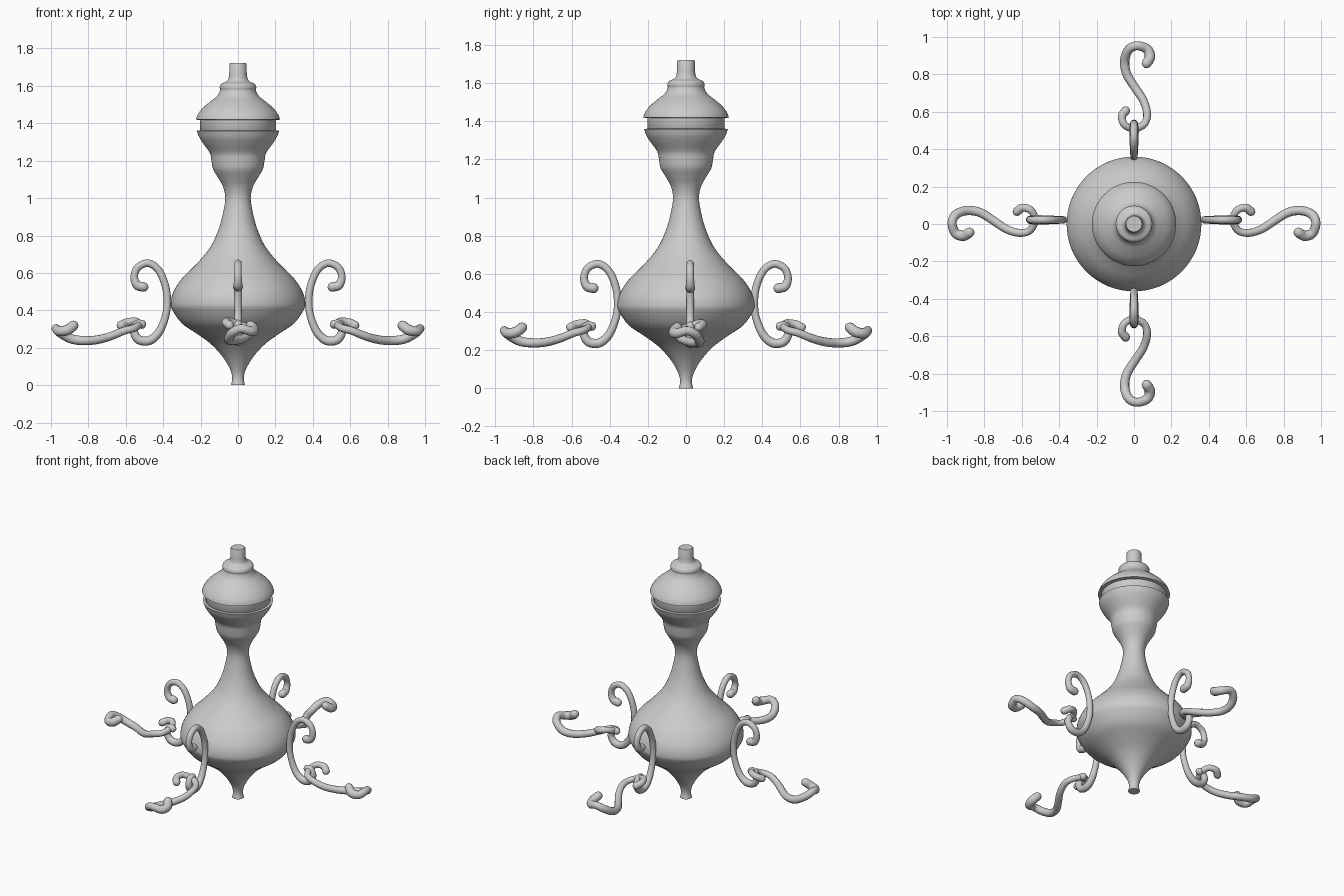
import bpy, bmesh, math
from mathutils import Matrix, Vector

if "Cube" in bpy.data.objects:
    bpy.data.objects.remove(bpy.data.objects["Cube"])


def lathe(name, profile, steps=64):
    """Revolve (radius, height) points around z, closing both ends."""
    bm = bmesh.new()
    rings = [[bm.verts.new((r * math.cos(a), r * math.sin(a), z))
              for a in (2 * math.pi * i / steps for i in range(steps))] for r, z in profile]
    for low, high in zip(rings, rings[1:]):
        for i in range(steps):
            j = (i + 1) % steps
            bm.faces.new((low[i], low[j], high[j], high[i]))
    bm.faces.new(rings[0][::-1])
    bm.faces.new(rings[-1])
    me = bpy.data.meshes.new(name)
    bm.to_mesh(me)
    bm.free()
    ob = bpy.data.objects.new(name, me)
    bpy.context.collection.objects.link(ob)
    bpy.ops.object.select_all(action='DESELECT')
    ob.select_set(True)
    bpy.context.view_layer.objects.active = ob
    bpy.ops.object.shade_smooth_by_angle(angle=math.radians(40))
    return ob


def smooth(points, n=5):
    """Catmull-Rom refinement of a tuple list."""
    p = [Vector(q) for q in points]
    p = [2 * p[0] - p[1]] + p + [2 * p[-1] - p[-2]]
    out = []
    for a, b, c, d in zip(p, p[1:], p[2:], p[3:]):
        for k in range(n):
            t = k / n
            out.append(0.5 * (2 * b + (c - a) * t + (2 * a - 5 * b + 4 * c - d) * t * t
                              + (3 * b - a - 3 * c + d) * t ** 3))
    return out + [p[-2]]


def scroll(name, points, matrix):
    """Round tube through (x, y, z, radius) points with rounded tips."""
    pts = smooth(points, 6)
    first, last = pts[0], pts[-1]
    d0 = (first.xyz - pts[1].xyz).normalized()
    d1 = (last.xyz - pts[-2].xyz).normalized()
    caps = [(0.5, 0.87), (0.87, 0.5), (1.0, 0.05)]
    pre = [(*(first.xyz + d0 * first.w * u), first.w * v) for u, v in reversed(caps)]
    post = [(*(last.xyz + d1 * last.w * u), last.w * v) for u, v in caps]
    pts = pre + [tuple(q) for q in pts] + post
    cu = bpy.data.curves.new(name, 'CURVE')
    cu.dimensions = '3D'
    cu.bevel_depth = 1.0
    cu.bevel_resolution = 4
    cu.use_fill_caps = True
    sp = cu.splines.new('POLY')
    sp.points.add(len(pts) - 1)
    for cp, (x, y, z, r) in zip(sp.points, pts):
        cp.co = (*(matrix @ Vector((x, y, z))), 1)
        cp.radius = r
    sp.use_smooth = True
    ob = bpy.data.objects.new(name, cu)
    bpy.context.collection.objects.link(ob)


# Body: foot, belly, neck and flared cup
body = smooth([(.037, 0), (.031, .04), (.045, .09), (.085, .155), (.145, .22), (.22, .275), (.30, .33),
               (.35, .40), (.36, .44), (.345, .50), (.30, .57), (.225, .645), (.15, .735), (.105, .83),
               (.08, .92), (.068, 1.0), (.08, 1.06), (.107, 1.11), (.133, 1.155), (.142, 1.2),
               (.15, 1.24), (.185, 1.29), (.207, 1.325), (.22, 1.36)], 4)
lathe("vase_body", [tuple(q) for q in body] + [(.195, 1.362)])
# Collar between cup and lid
lathe("collar", [(.195, 1.35), (.203, 1.36), (.203, 1.42), (.19, 1.425)])
# Domed lid with stepped knob
dome = smooth([(.225, 1.42), (.215, 1.447), (.187, 1.483), (.143, 1.52), (.112, 1.545), (.096, 1.575),
               (.098, 1.592), (.09, 1.61), (.065, 1.622), (.053, 1.635), (.047, 1.66)], 4)
lathe("lid", [(.2, 1.416)] + [tuple(q) for q in dome] + [(.046, 1.715), (.042, 1.722)])

# Scroll arms, drawn along +x
c_path = [(.505, 0, .525, .026), (.54, 0, .535, .024), (.555, 0, .58, .02), (.535, 0, .63, .02),
          (.48, 0, .652, .02), (.425, 0, .615, .02), (.388, 0, .53, .02), (.378, 0, .44, .02),
          (.39, 0, .36, .02), (.425, 0, .28, .022), (.475, 0, .238, .024), (.53, 0, .243, .024),
          (.556, 0, .285, .022), (.54, 0, .325, .022), (.515, 0, .325, .024)]
s_path = [(.625, .045, .32, .024), (.595, .065, .335, .022), (.55, .05, .342, .02), (.53, 0, .325, .02),
          (.555, -.055, .305, .02), (.61, -.07, .29, .021), (.68, -.05, .262, .022), (.75, -.005, .243, .023),
          (.82, .038, .238, .024), (.89, .05, .247, .025), (.95, .03, .28, .025), (.973, -.015, .302, .024),
          (.955, -.07, .288, .026), (.912, -.085, .295, .028), (.88, -.068, .318, .027)]
shift = Matrix.Translation((0, .022, 0))
inward = Matrix.Translation((-.02, 0, 0))
quarter = Matrix.Rotation(math.pi / 2, 4, 'Z')
arms = {"right": shift, "left": Matrix.Diagonal((-1, 1, 1, 1)) @ shift,
        "back": quarter @ inward, "front": Matrix.Diagonal((1, -1, 1, 1)) @ quarter @ inward}
for side, m in arms.items():
    scroll(side + "_c_scroll", c_path, m)
    scroll(side + "_s_scroll", s_path, m)
